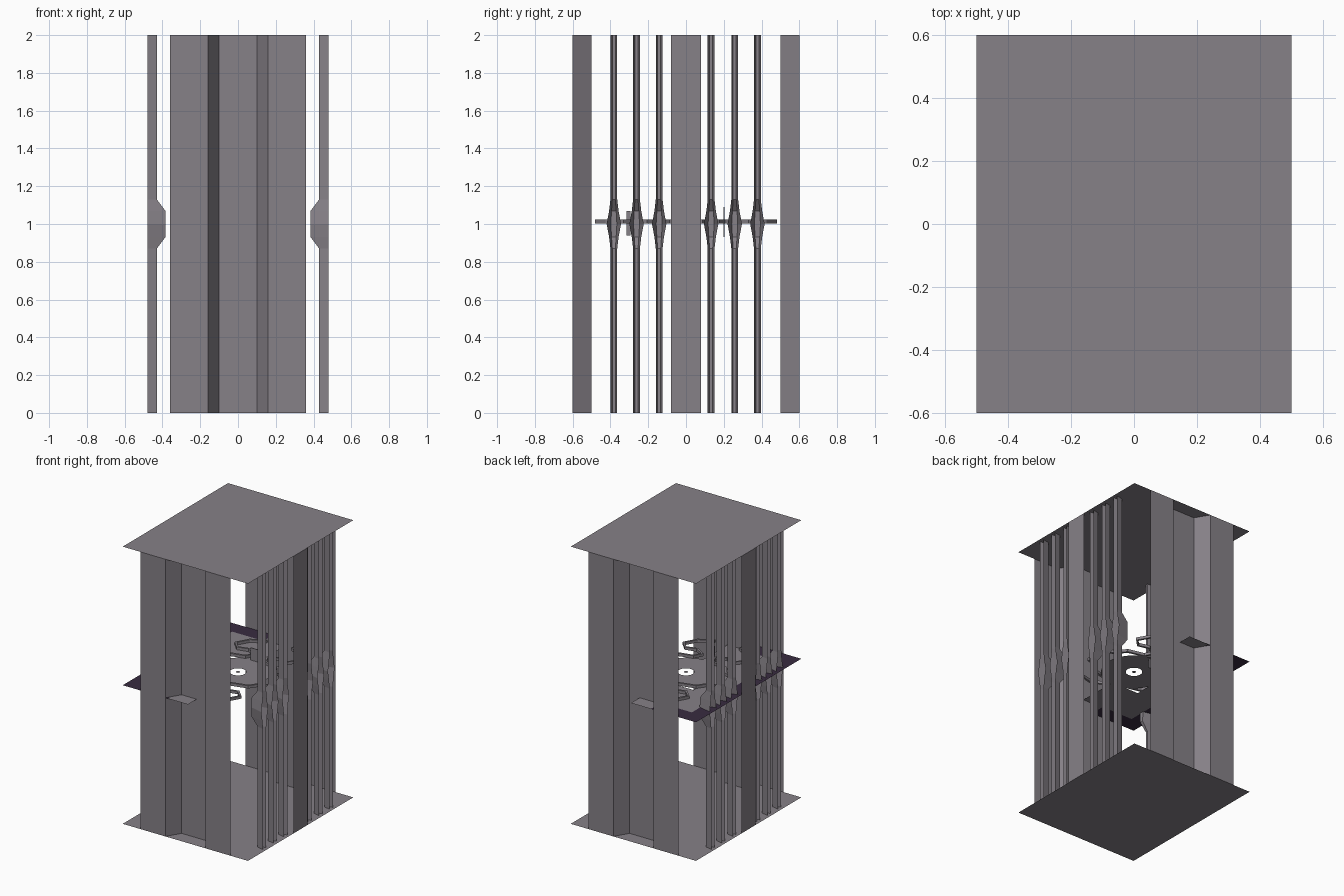
import bpy, bmesh, math

if "Cube" in bpy.data.objects:
    bpy.data.objects.remove(bpy.data.objects["Cube"])


def material(name, rgb):
    m = bpy.data.materials.new(name)
    m.diffuse_color = (*rgb, 1)
    m.use_nodes = True
    m.node_tree.nodes["Principled BSDF"].inputs["Base Color"].default_value = m.diffuse_color
    return m


GREY = material("warm grey", (0.24, 0.22, 0.245))
PURPLE = material("dark purple", (0.04, 0.024, 0.052))


def mesh_object(name, verts, faces, mat):
    me = bpy.data.meshes.new(name)
    me.from_pydata(verts, [], faces)
    me.materials.append(mat)
    ob = bpy.data.objects.new(name, me)
    bpy.context.collection.objects.link(ob)
    return ob


def sheet(name, x0, x1, y0, y1, z, mat):
    return mesh_object(name, [(x0, y0, z), (x1, y0, z), (x1, y1, z), (x0, y1, z)],
                       [(0, 1, 2, 3)], mat)


def loft(name, rings, mat):
    """Open strip surface through equal-length rows of points."""
    n = len(rings[0])
    verts = [p for r in rings for p in r]
    faces = [(i * n + j, i * n + j + 1, (i + 1) * n + j + 1, (i + 1) * n + j)
             for i in range(len(rings) - 1) for j in range(n - 1)]
    return mesh_object(name, verts, faces, mat)


def box(name, x0, x1, y0, y1, z0, z1, mat):
    bm = bmesh.new()
    bmesh.ops.create_cube(bm, size=1)
    for v in bm.verts:
        v.co = (x0 + (v.co.x + .5) * (x1 - x0), y0 + (v.co.y + .5) * (y1 - y0),
                z0 + (v.co.z + .5) * (z1 - z0))
    ob = mesh_object(name, [], [], mat)
    bm.to_mesh(ob.data)
    bm.free()


# Floor and ceiling
sheet("floor", -.5, .5, -.6, .6, 0, GREY)
sheet("ceiling", -.5, .5, -.6, .6, 2, GREY)

# Front and back walls with a recessed centre groove
WALL = [(-.36, .6), (-.16, .6), (-.10, .5), (.10, .5), (.16, .6), (.36, .6)]
for name, s in (("front_wall", -1), ("back_wall", 1)):
    loft(name, [[(-s * x, s * y, z) for x, y in WALL] for z in (0, 2)], GREY)

# Flat centre panels and bulging channel posts on both sides
# (height, inner x, outer half width, inner half width)
POST = [(0, .43, .018, .008), (.87, .43, .018, .008), (.93, .385, .025, .012),
        (1, .385, .038, .016), (1.07, .385, .025, .012), (1.13, .43, .018, .008),
        (2, .43, .018, .008)]
for side, s in (("left", -1), ("right", 1)):
    loft(side + "_panel", [[(s * .5, -s * .08, z), (s * .5, s * .08, z)] for z in (0, 2)], GREY)
    for i, y in enumerate((-.382, -.262, -.142, .133, .258, .378)):
        rings = [[(s * .48, y - s * w, z), (s * xi, y - s * v, z),
                  (s * xi, y + s * v, z), (s * .48, y + s * w, z)]
                 for z, xi, w, v in POST]
        loft(f"{side}_post_{i + 1}", rings, GREY)

# Middle deck: purple border around a grey half board (frame of four strips)
XE = .02
sheet("deck_border_left", -.5, -.39, -.6, .6, 1, PURPLE)
for name, s in (("front", -1), ("back", 1)):
    y0, y1 = sorted((s * .49, s * .6))
    sheet(f"deck_border_{name}_corner", -.39, -.14, y0, y1, 1, PURPLE)
    sheet(f"deck_border_{name}_step", -.14, XE, y0, y1, 1, GREY)
    y0, y1 = sorted((s * .2, s * .49))
    sheet(f"deck_board_{name}", -.39, XE, y0, y1, 1, GREY)
sheet("deck_board_middle", -.39, -.2, -.2, .2, 1, GREY)


# Round hub: a ring with an open slot around a small centre dot
def circle(r, z, n=32):
    return [(r * math.cos(2 * math.pi * i / n), r * math.sin(2 * math.pi * i / n), z)
            for i in range(n + 1)]


loft("hub_ring", [circle(.055, 1.001), circle(.22, 1.001)], GREY)
mesh_object("hub_dot", circle(.014, 1.001)[:-1], [tuple(range(32))], GREY)

# Winding raised strips, one in each quarter
PATH = [(.33, .08), (.25, .10), (.20, .17), (.08, .20), (.05, .26), (.12, .30),
        (.20, .28), (.25, .33), (.20, .42), (.10, .475)]


def strip(name, sx, sy):
    rows = []
    for i, (x, y) in enumerate(PATH):
        a, b = PATH[max(i - 1, 0)], PATH[min(i + 1, len(PATH) - 1)]
        dx, dy = b[0] - a[0], b[1] - a[1]
        k = .008 / math.hypot(dx, dy)
        p, q = (x - dy * k, y + dx * k), (x + dy * k, y - dx * k)
        rows.append([(sx * u, sy * v, z) for (u, v), z in
                     ((p, 1.003), (p, 1.023), (q, 1.023), (q, 1.003), (p, 1.003))])
    ob = loft(name, rows, GREY)
    bm = bmesh.new()
    bm.from_mesh(ob.data)
    bmesh.ops.remove_doubles(bm, verts=bm.verts, dist=1e-5)
    bmesh.ops.holes_fill(bm, edges=bm.edges)
    bmesh.ops.recalc_face_normals(bm, faces=bm.faces)
    bm.to_mesh(ob.data)
    bm.free()


for sx in (-1, 1):
    for sy in (-1, 1):
        strip(f"winding_strip_{'left' if sx < 0 else 'right'}_{'front' if sy < 0 else 'back'}", sx, sy)

# Small upright tabs on the deck
box("front_tab", -.01, .01, -.315, -.295, .94, 1.07, GREY)
box("back_tab", -.04, .04, .198, .203, .93, 1.09, GREY)
